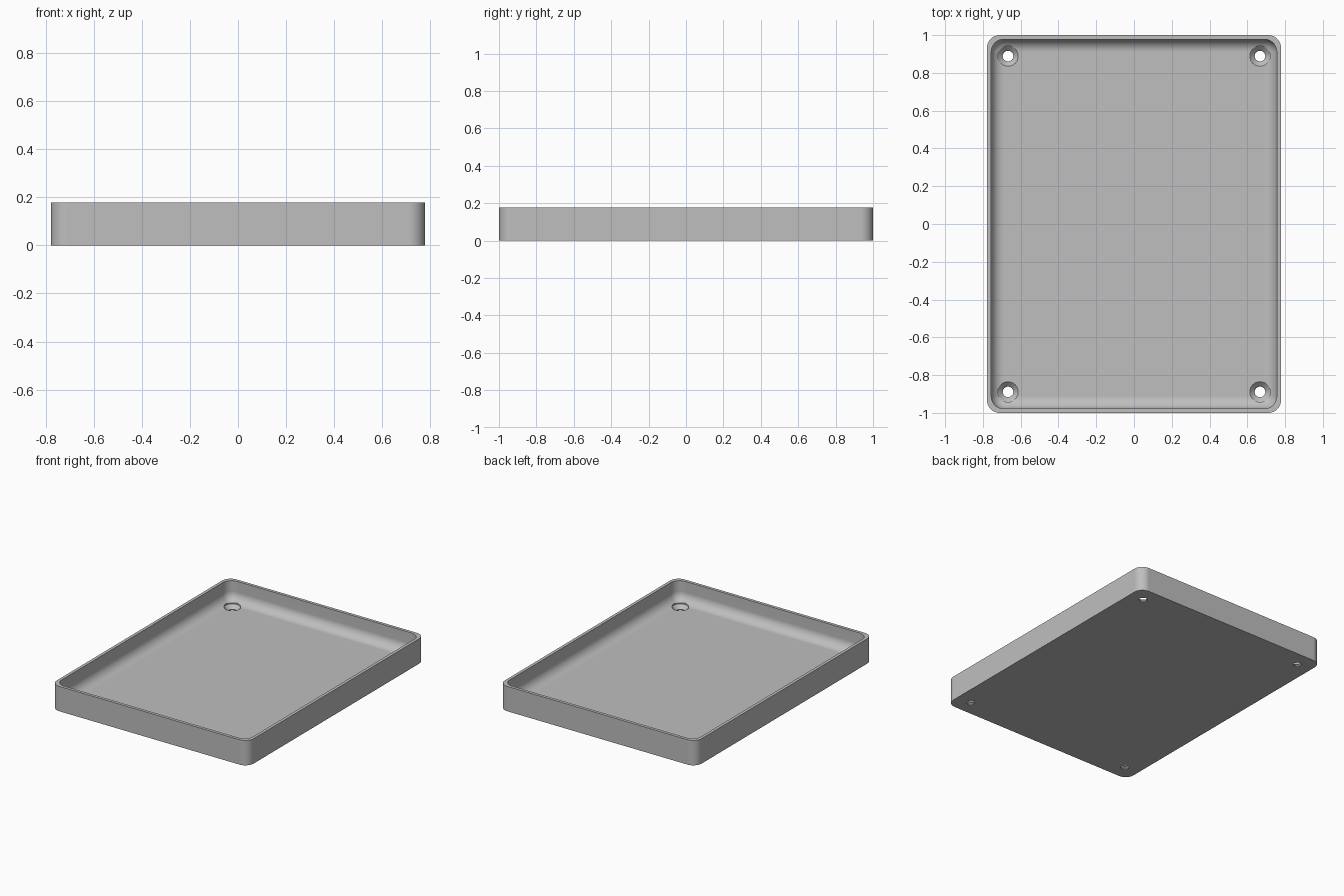
import bpy, bmesh
from math import cos, sin, pi

old = bpy.data.objects.get("Cube")
if old:
    bpy.data.objects.remove(old, do_unlink=True)

HALF_X, HALF_Y, HEIGHT = 0.778, 1.0, 0.178
WALL, FLOOR, RADIUS = 0.022, 0.034, 0.067
CORNER_STEPS, FILLET_STEPS = 12, 12

grey = bpy.data.materials.new("plain grey")
grey.use_nodes = True
colour = (0.52, 0.52, 0.52, 1)
grey.diffuse_color = colour
grey.node_tree.nodes["Principled BSDF"].inputs["Base Color"].default_value = colour


def make_object(name, bm):
    mesh = bpy.data.meshes.new(name)
    bm.to_mesh(mesh)
    bm.free()
    obj = bpy.data.objects.new(name, mesh)
    bpy.context.collection.objects.link(obj)
    mesh.materials.append(grey)
    return obj


def bridge(bm, a, b):
    n = len(a)
    for i in range(n):
        j = (i + 1) % n
        bm.faces.new((a[i], a[j], b[j], b[i]))


def rounded_ring(bm, inset, radius, z):
    """Rounded rectangle loop, inset from the outer footprint."""
    cx, cy = HALF_X - inset - radius, HALF_Y - inset - radius
    ring = []
    for quarter, (sx, sy) in enumerate(((1, 1), (-1, 1), (-1, -1), (1, -1))):
        for k in range(CORNER_STEPS + 1):
            a = (quarter + k / CORNER_STEPS) * pi / 2
            ring.append(bm.verts.new((sx * cx + radius * cos(a), sy * cy + radius * sin(a), z)))
    return ring


# Tray shell: outer wall, rim, inner wall, rounded transition to the floor
bm = bmesh.new()
rings = [rounded_ring(bm, 0, RADIUS, 0),
         rounded_ring(bm, 0, RADIUS, HEIGHT),
         rounded_ring(bm, WALL, RADIUS, HEIGHT)]
for k in range(FILLET_STEPS + 1):
    a = k / FILLET_STEPS * pi / 2
    r = RADIUS * cos(a)
    rings.append(rounded_ring(bm, WALL + RADIUS - r, r, FLOOR + RADIUS * (1 - sin(a))))
for lower, upper in zip(rings, rings[1:]):
    bridge(bm, lower, upper)
bm.faces.new(rings[0][::-1])
bm.faces.new(rings[-1])
bmesh.ops.remove_doubles(bm, verts=bm.verts, dist=1e-5)
bmesh.ops.recalc_face_normals(bm, faces=bm.faces)
tray = make_object("tray", bm)

# Cutter for the countersunk screw holes in the four corners
bm = bmesh.new()
profile = ((0.028, -0.05), (0.028, 0.006), (0.054, FLOOR - 0.002), (0.054, 0.12))
for sx in (-1, 1):
    for sy in (-1, 1):
        loops = [[bm.verts.new((sx * 0.667 + r * cos(i * pi / 20),
                                sy * 0.889 + r * sin(i * pi / 20), z)) for i in range(40)]
                 for r, z in profile]
        for lower, upper in zip(loops, loops[1:]):
            bridge(bm, lower, upper)
        bm.faces.new(loops[0][::-1])
        bm.faces.new(loops[-1])
bmesh.ops.recalc_face_normals(bm, faces=bm.faces)
cutter = make_object("screw_hole_cutter", bm)
cutter.hide_render = True

# Cut the holes and remove the cutter
cut = tray.modifiers.new("screw holes", "BOOLEAN")
cut.operation = "DIFFERENCE"
cut.solver = "EXACT"
cut.object = cutter
bpy.context.view_layer.objects.active = tray
for obj in bpy.context.selected_objects:
    obj.select_set(False)
tray.select_set(True)
bpy.ops.object.modifier_apply(modifier=cut.name)
bpy.data.objects.remove(cutter, do_unlink=True)

# Smooth rounded surfaces, crisp rim and hole edges
bpy.ops.object.shade_smooth_by_angle(angle=pi / 6)
weighted = tray.modifiers.new("flat faces", "WEIGHTED_NORMAL")
weighted.keep_sharp = True
